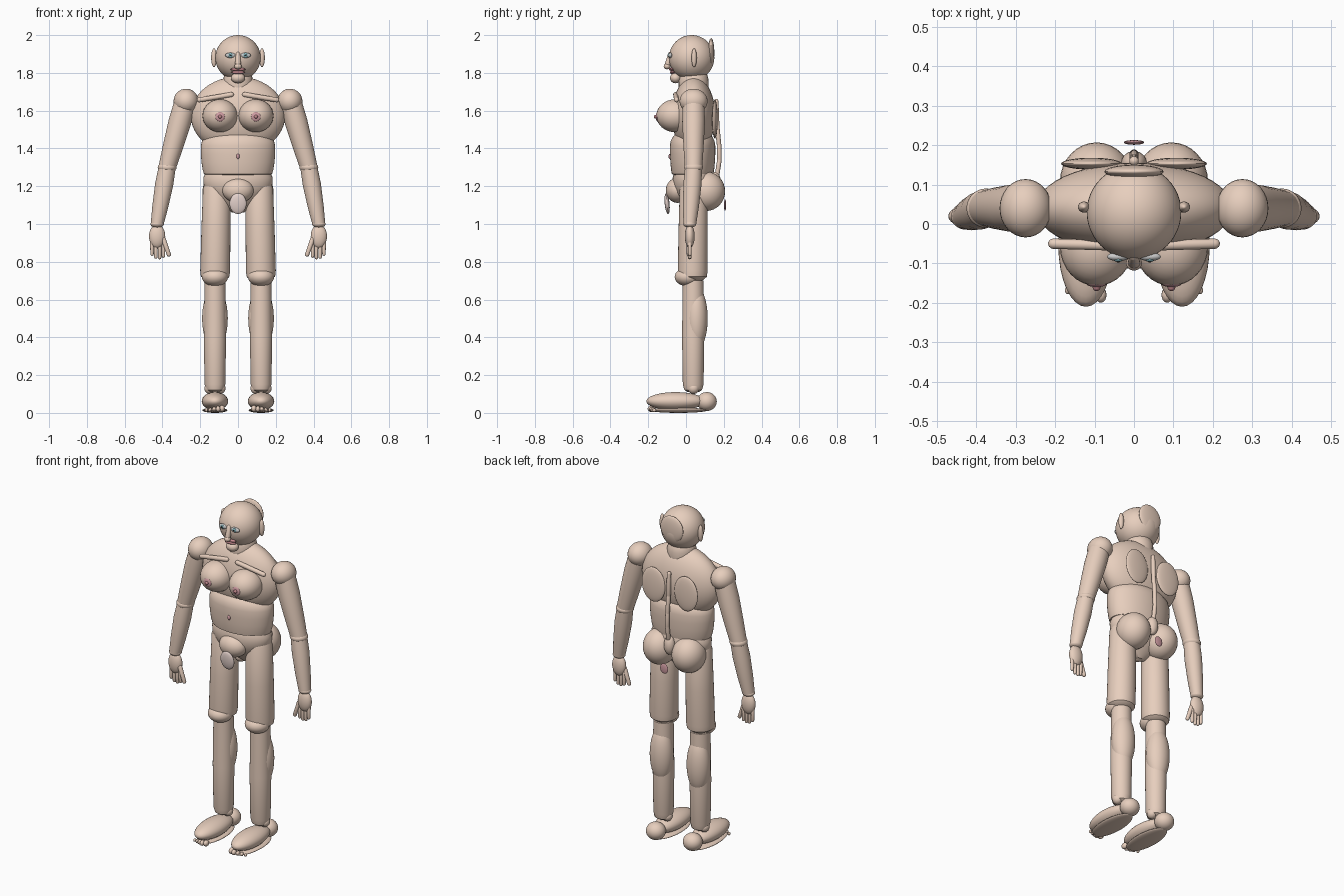
import bpy, bmesh, math
from mathutils import Vector, Matrix


def material(name, rgb):
    m = bpy.data.materials.new(name)
    m.diffuse_color = (*rgb, 1)
    return m


SKIN = material("skin", (0.80, 0.62, 0.51))
ROSE = material("rose", (0.62, 0.33, 0.36))
LIP = material("lip", (0.55, 0.25, 0.27))
PALE = material("pale_skin", (0.80, 0.66, 0.62))
WHITE = material("eye_white", (0.92, 0.92, 0.92))
TEAL = material("iris", (0.25, 0.5, 0.55))
BLACK = material("pupil", (0.03, 0.03, 0.03))


def finish(bm, name, mat):
    bmesh.ops.recalc_face_normals(bm, faces=bm.faces)
    me = bpy.data.meshes.new(name)
    bm.to_mesh(me)
    bm.free()
    ob = bpy.data.objects.new(name, me)
    bpy.context.collection.objects.link(ob)
    me.materials.append(mat)
    bpy.ops.object.select_all(action='DESELECT')
    ob.select_set(True)
    bpy.context.view_layer.objects.active = ob
    bpy.ops.object.shade_smooth_by_angle(angle=math.radians(40))
    return ob


def ball(name, loc, rad, mat=SKIN, tilt=0, seg=32):
    """Ellipsoid, optionally tilted about x."""
    bm = bmesh.new()
    bmesh.ops.create_uvsphere(bm, u_segments=seg, v_segments=seg // 2, radius=1)
    bm.transform(Matrix.Translation(loc) @ Matrix.Rotation(tilt, 4, 'X')
                 @ Matrix.Diagonal((*rad, 1)))
    return finish(bm, name, mat)


def turned(name, a, b, profile, squash=1.0, mat=SKIN, seg=32):
    """Rings of (position along a-b, radius), capped; squash scales depth."""
    a, b = Vector(a), Vector(b)
    d = b - a
    v = Vector((0, 1, 0))
    v = (v - d * (v.dot(d) / d.dot(d))).normalized()
    u = d.normalized().cross(v)
    bm = bmesh.new()
    rings = []
    for t, r in profile:
        rings.append([bm.verts.new(a + d * t
                      + u * r * math.cos(math.tau * i / seg)
                      + v * r * squash * math.sin(math.tau * i / seg))
                      for i in range(seg)])
    for p, q in zip(rings, rings[1:]):
        for i in range(seg):
            j = (i + 1) % seg
            bm.faces.new((p[i], p[j], q[j], q[i]))
    bm.faces.new(rings[0])
    bm.faces.new(rings[-1])
    return finish(bm, name, mat)


def rod(name, a, b, r, r2=None, mat=SKIN):
    """Straight rod with rounded ends."""
    r2 = r if r2 is None else r2
    n = (Vector(b) - Vector(a)).length
    prof = [(-r * math.cos(k) / n, r * math.sin(k)) for k in (0.15, 0.6, 1.1, 1.57)]
    prof += [(1 + r2 * math.cos(k) / n, r2 * math.sin(k)) for k in (1.57, 1.1, 0.6, 0.15)]
    return turned(name, a, b, prof, mat=mat, seg=20)


# Head and face
ball("head", (0, 0.03, 1.88), (0.12, 0.12, 0.12), seg=48)
ball("back_of_head", (0, 0.133, 1.907), (0.075, 0.017, 0.077))
rod("nose_bridge", (0, -0.082, 1.90), (0, -0.098, 1.84), 0.012, 0.016)
ball("nose_tip", (0, -0.1, 1.835), (0.02, 0.018, 0.016))
ball("upper_lip", (0, -0.076, 1.819), (0.04, 0.014, 0.009), LIP)
ball("lower_lip", (0, -0.072, 1.803), (0.036, 0.014, 0.009), LIP)
ball("chin", (0, -0.055, 1.773), (0.037, 0.03, 0.028))
rod("neck", (0, 0.04, 1.71), (0, 0.04, 1.76), 0.08)

# Trunk
ball("chest", (0, 0.04, 1.575), (0.25, 0.115, 0.205), seg=48)
turned("abdomen", (0, 0.035, 1.26), (0, 0.035, 1.48),
       [(0, 0.165), (0.02, 0.18), (0.12, 0.187), (0.3, 0.193), (0.5, 0.197),
        (0.7, 0.197), (0.82, 0.19), (0.92, 0.17), (1, 0.14)], 0.61, seg=48)
turned("pelvis", (0, 0.04, 1.06), (0, 0.04, 1.265),
       [(0, 0.03), (0.1, 0.065), (0.3, 0.12), (0.5, 0.16), (0.7, 0.181),
        (0.9, 0.184), (1, 0.175)], 0.6, seg=48)
ball("navel", (0, -0.085, 1.358), (0.009, 0.008, 0.014), ROSE)
ball("pubic_mound", (0, -0.045, 1.178), (0.083, 0.062, 0.066))
ball("groin_front", (0, -0.1, 1.108), (0.045, 0.013, 0.055), PALE, 0.1)
ball("groin_base", (0, 0.03, 1.09), (0.035, 0.04, 0.035))
ball("seat_mark", (0, 0.207, 1.10), (0.026, 0.006, 0.03), ROSE)

# Spine: four joined rods, then the tail bone
spine = [(0, 0.16, 1.65), (0, 0.165, 1.52), (0, 0.175, 1.42), (0, 0.177, 1.34), (0, 0.165, 1.26)]
for a, b in zip(spine, spine[1:]):
    rod("spine", a, b, 0.012)
ball("tail_bone", (0, 0.155, 1.22), (0.032, 0.03, 0.055))

for s in (-1, 1):
    # Face and chest pairs
    ball("ear", (s * 0.127, 0.043, 1.88), (0.015, 0.014, 0.05))
    ball("eye", (s * 0.04, -0.083, 1.893), (0.028, 0.011, 0.014), WHITE)
    ball("iris", (s * 0.04, -0.091, 1.893), (0.012, 0.005, 0.012), TEAL)
    ball("pupil", (s * 0.04, -0.095, 1.893), (0.005, 0.003, 0.005), BLACK)
    rod("collar_bone", (s * 0.035, -0.055, 1.685), (s * 0.205, -0.05, 1.657), 0.013)
    ball("breast", (s * 0.095, -0.057, 1.573), (0.093, 0.1, 0.087))
    ball("areola", (s * 0.095, -0.152, 1.568), (0.025, 0.008, 0.025), ROSE)
    ball("nipple", (s * 0.095, -0.16, 1.568), (0.01, 0.01, 0.01), LIP)
    ball("shoulder_blade", (s * 0.108, 0.153, 1.555), (0.077, 0.015, 0.103))

    # Arm
    ball("shoulder", (s * 0.275, 0.04, 1.65), (0.066, 0.074, 0.066))
    elbow, wrist = (s * 0.375, 0.04, 1.30), (s * 0.428, 0.02, 1.0)
    turned("upper_arm", (s * 0.28, 0.04, 1.64), elbow,
           [(0, 0.058), (0.3, 0.06), (0.7, 0.053), (1, 0.046)])
    ball("elbow", elbow, (0.05, 0.05, 0.03))
    turned("forearm", elbow, wrist, [(0, 0.045), (0.3, 0.048), (0.7, 0.042), (1, 0.034)])
    ball("wrist", wrist, (0.036, 0.034, 0.02))
    ball("palm", (s * 0.428, 0.02, 0.935), (0.043, 0.026, 0.063))
    for i, tip in enumerate((0.83, 0.822, 0.825, 0.84)):
        x = 0.395 + 0.02 * i
        rod("finger", (s * x, 0.02, 0.90), (s * x, 0.02, tip), 0.0105, 0.009)
    rod("thumb", (s * 0.395, 0.015, 0.92), (s * 0.366, 0.015, 0.838), 0.013, 0.011)

    # Leg
    x = s * 0.122
    ball("buttock", (s * 0.095, 0.107, 1.173), (0.093, 0.1, 0.104))
    turned("thigh", (s * 0.112, 0.04, 1.22), (x, 0.035, 0.70),
           [(0, 0.06), (0.06, 0.073), (0.5, 0.077), (0.9, 0.079), (0.96, 0.075), (1, 0.05)])
    ball("knee", (x, 0.01, 0.72), (0.069, 0.07, 0.05))
    turned("shin", (x, 0.038, 0.70), (x, 0.038, 0.11),
           [(0, 0.055), (0.5, 0.059), (0.93, 0.055), (0.98, 0.047), (1, 0.03)])
    ball("calf", (x, 0.055, 0.50), (0.068, 0.06, 0.165))
    for k in (-1, 1):
        ball("ankle_bone", (x + k * 0.027, 0.04, 0.13), (0.029, 0.03, 0.03))
    ball("foot", (x, -0.055, 0.062), (0.07, 0.155, 0.048))
    ball("heel", (x, 0.11, 0.06), (0.055, 0.053, 0.05))
    ball("sole", (x, -0.04, 0.014), (0.066, 0.155, 0.014))
    for i in range(5):
        r = 0.018 - 0.0022 * i
        ball("toe", (x - s * (0.038 - 0.021 * i), -0.186 + 0.006 * abs(i - 1), 0.005 + r),
             (r * 0.8, r * 1.1, r), seg=16)
